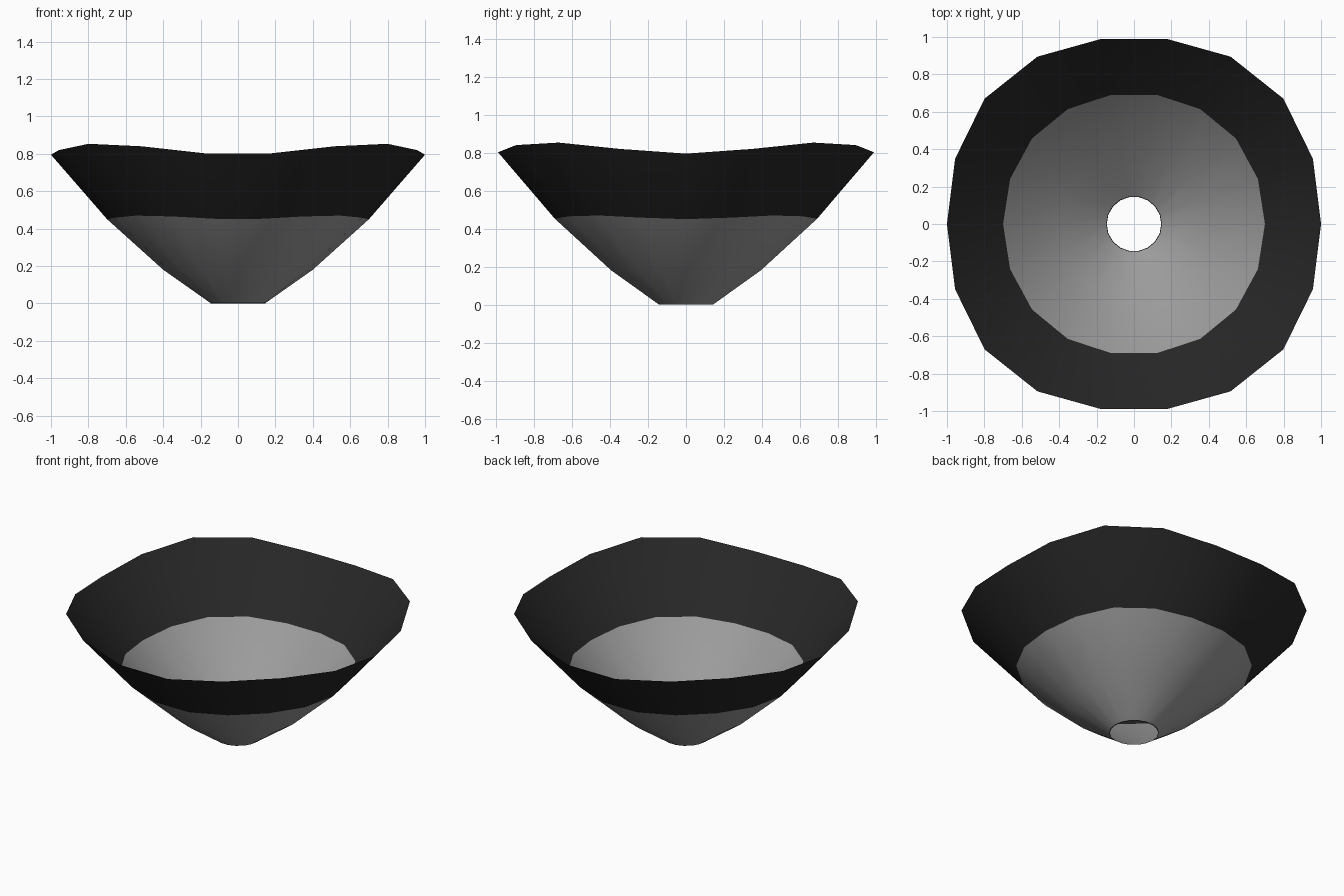
import bpy, bmesh
from math import sin, cos, tau

cube = bpy.data.objects.get("Cube")
if cube:
    bpy.data.objects.remove(cube)

SIDES = 18


def material(name, value):
    mat = bpy.data.materials.new(name)
    mat.use_nodes = True
    colour = (value, value, value, 1)
    mat.diffuse_color = colour
    mat.node_tree.nodes["Principled BSDF"].inputs["Base Color"].default_value = colour
    return mat


GREY = material("mid grey", 0.33)
BLACK = material("near black", 0.02)


def wavy_shell(name, rings, mats):
    """Open lathed shell; each ring is (radius, height, radius swell, height swell, material)."""
    bm = bmesh.new()
    loops = []
    for radius, height, swell, lift, _ in rings:
        loop = []
        for i in range(SIDES):
            a = tau * i / SIDES
            wave = sin(2 * a) ** 2
            r = radius + swell * wave
            loop.append(bm.verts.new((r * cos(a), r * sin(a), height + lift * wave)))
        loops.append(loop)
    for low, high, ring in zip(loops, loops[1:], rings):
        for i in range(SIDES):
            j = (i + 1) % SIDES
            face = bm.faces.new((low[i], low[j], high[j], high[i]))
            face.material_index = ring[4]
            face.smooth = True
    mesh = bpy.data.meshes.new(name)
    bm.to_mesh(mesh)
    bm.free()
    for mat in mats:
        mesh.materials.append(mat)
    obj = bpy.data.objects.new(name, mesh)
    bpy.context.collection.objects.link(obj)
    return obj


# Flared bowl: grey lower cone, black wavy rim with four raised corners
wavy_shell("flared_bowl", [
    (0.15, 0.004, 0, 0, 0),
    (0.40, 0.18, 0.002, 0.004, 0),
    (0.70, 0.45, 0.012, 0.02, 1),
    (1.00, 0.795, 0.044, 0.06, 1),
], [GREY, BLACK])

# Thin dark edge around the bottom hole
wavy_shell("hole_edge", [
    (0.146, 0, 0, 0, 0),
    (0.15, 0.004, 0, 0, 0),
], [BLACK])
